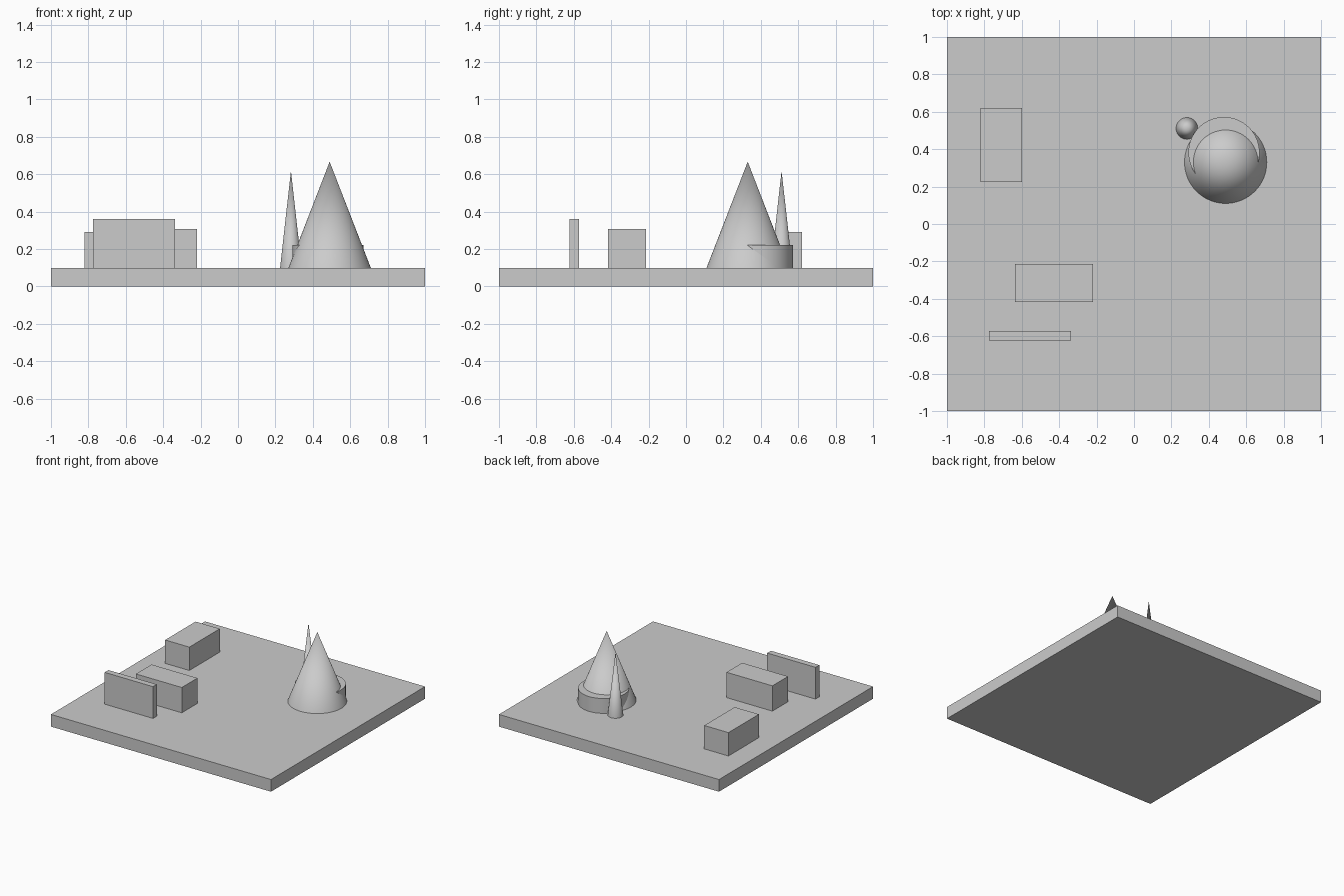
import bpy
import math

default = bpy.data.objects.get("Cube")
if default:
    bpy.data.objects.remove(default, do_unlink=True)

GREY = (0.6, 0.6, 0.6, 1.0)
grey = bpy.data.materials.new("plain_grey")
grey.use_nodes = True
grey.diffuse_color = GREY
grey.node_tree.nodes["Principled BSDF"].inputs["Base Color"].default_value = GREY

GROUND = 0.1


def finish(name):
    obj = bpy.context.object
    obj.name = name
    obj.data.materials.append(grey)
    return obj


def box(name, x, y, z):
    """Box from its (low, high) extent on each axis."""
    spans = (x, y, z)
    bpy.ops.mesh.primitive_cube_add(size=1, location=[sum(s) / 2 for s in spans])
    obj = finish(name)
    obj.scale = [s[1] - s[0] for s in spans]
    bpy.ops.object.transform_apply(location=False, rotation=False, scale=True)


def round_part(name, x, y, radius, top, tip_radius):
    """Upright cone or drum standing on the slab."""
    bpy.ops.mesh.primitive_cone_add(
        vertices=64, radius1=radius, radius2=tip_radius, depth=top - GROUND,
        location=(x, y, (top + GROUND) / 2))
    finish(name)
    bpy.ops.object.shade_smooth_by_angle(angle=math.radians(30))


# Ground slab
box("ground_slab", (-1, 1), (-1, 1), (0, GROUND))

# Rectangular blocks
box("back_block", (-0.82, -0.6), (0.225, 0.62), (GROUND, 0.292))
box("middle_block", (-0.635, -0.218), (-0.418, -0.215), (GROUND, 0.308))
box("front_wall", (-0.776, -0.337), (-0.622, -0.573), (GROUND, 0.361))

# Large cone, the drum it overlaps, and the slim spire
round_part("large_cone", 0.49, 0.33, 0.22, 0.667, 0)
round_part("drum", 0.481, 0.382, 0.19, 0.222, 0.19)
round_part("slim_spire", 0.283, 0.511, 0.058, 0.618, 0)
